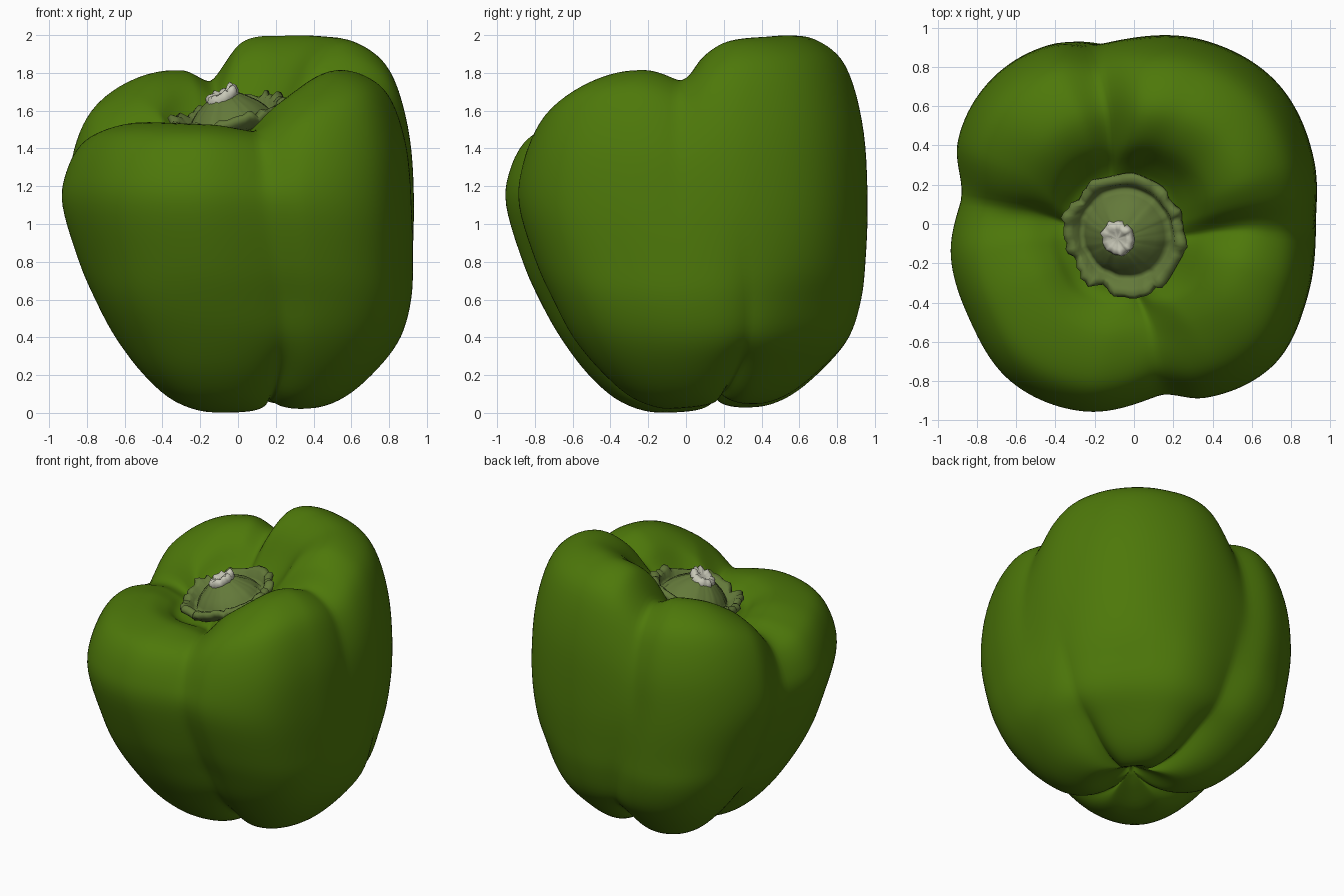
import bpy, bmesh, math, random
from mathutils import Vector, noise

if "Cube" in bpy.data.objects:
    bpy.data.objects.remove(bpy.data.objects["Cube"])

random.seed(4)


def material(name, rgb):
    m = bpy.data.materials.new(name)
    m.diffuse_color = (*rgb, 1)
    m.use_nodes = True
    m.node_tree.nodes["Principled BSDF"].inputs["Base Color"].default_value = m.diffuse_color
    return m


GREEN = material("pepper green", (0.075, 0.188, 0.003))
OLIVE = material("calyx olive green", (0.125, 0.19, 0.042))
PALE = material("cut stem pale", (0.58, 0.58, 0.48))


def spline(keys, x):
    """Smooth cubic through (x, value) keys sorted by x."""
    i = 0
    while i < len(keys) - 2 and x > keys[i + 1][0]:
        i += 1
    (x0, a), (x1, b) = keys[i], keys[i + 1]

    def slope(j):
        p, q = keys[max(j - 1, 0)], keys[min(j + 1, len(keys) - 1)]
        return (q[1] - p[1]) / (q[0] - p[0])
    h = x1 - x0
    t = (x - x0) / h
    return (a * (2 * t**3 - 3 * t**2 + 1) + slope(i) * h * (t**3 - 2 * t**2 + t)
            + b * (3 * t**2 - 2 * t**3) + slope(i + 1) * h * (t**3 - t**2))


def periodic(keys):
    return ([(a - 360, v) for a, v in keys[-2:]] + keys
            + [(a + 360, v) for a, v in keys[:2]])


def gap(a, b):
    """Smallest angle between two compass directions."""
    return abs((a - b + 180) % 360 - 180)


def skin(name, rings, mat):
    """Smooth quad skin through rings of points, with closed ends."""
    bm = bmesh.new()
    vs = [[bm.verts.new(p) for p in ring] for ring in rings]
    n = len(vs[0])
    for a, b in zip(vs, vs[1:]):
        for j in range(n):
            bm.faces.new((a[j], b[j], b[(j + 1) % n], a[(j + 1) % n]))
    bm.faces.new(vs[0])
    bm.faces.new(vs[-1][::-1])
    bmesh.ops.recalc_face_normals(bm, faces=bm.faces)
    for f in bm.faces:
        f.smooth = True
    me = bpy.data.meshes.new(name)
    bm.to_mesh(me)
    bm.free()
    me.materials.append(mat)
    ob = bpy.data.objects.new(name, me)
    bpy.context.collection.objects.link(ob)
    return ob


# Outline radius and crest height by compass angle
RADIUS = periodic([(0, .93), (20, .975), (45, 1.025), (70, 1.0), (100, .94), (115, 1.01),
                   (135, 1.035), (155, .99), (169, .9), (190, .945), (210, .965),
                   (232, 1.015), (255, .985), (280, .89), (292, .955), (315, 1.01), (337, .96)])
CREST = periodic([(0, 1.80), (10, 1.90), (22, 1.97), (45, 1.995), (65, 2.0), (88, 1.97),
                  (104, 1.79), (118, 1.82), (137, 1.79), (155, 1.69), (165, 1.61), (176, 1.49),
                  (190, 1.51), (210, 1.54), (255, 1.53), (280, 1.53), (300, 1.68), (320, 1.79),
                  (338, 1.82)])

# Stations from stem dimple to base: kind, radius factor, height, lean, crease depth
STATIONS = [
    ("top", .06, 0, -.05, 0), ("top", .26, 0, -.05, .02), ("top", .35, .22, -.04, .05),
    ("top", .45, .72, -.02, .06), ("top", .6, 1, 0, .04),
    ("side", .78, .94, 0, .04), ("side", .9, .78, 0, .035), ("side", .98, .43, 0, .025),
    ("base", 1, 1.1, 0, .012), ("base", .95, .8, .045, .02), ("base", .895, .6, .085, .04),
    ("base", .805, .4, .11, .05), ("base", .665, .2, .12, .08), ("base", .49, .055, .12, .12),
    ("base", .3, .0, .135, .15), ("base", .13, .06, .155, .1), ("base", .02, .12, .165, 0)]
GROOVES_TOP = (-3, 103, 172, 279)
GROOVES_LOW = (18, 100, 174, 281)
# Lower lobes: direction and how far each one swells or draws in
LOW_LOBES = ((45, -.09), (135, .085), (225, .085), (315, .02))


def floor_z(x, y):
    """Tilted plane the calyx rests on."""
    return 1.565 + .23 * (x + .05) + .2 * (y + .05)


def body_point(st, deg):
    kind, rf, h, lean, depth = st
    a = math.radians(deg)
    low = kind == "base" and h < .9
    crease = sum(math.exp(-gap(deg, g) / (11 if low else 7))
                 for g in (GROOVES_LOW if low else GROOVES_TOP))
    r = rf * spline(RADIUS, deg)
    if low:
        # outline relaxes to a rounder shape near the base
        mix = min(1, (.9 - h) * .9)
        r = rf * (spline(RADIUS, deg) * (1 - mix) + .96 * mix)
        amount = min(1, (.95 - h) / .4) * min(1, rf / .6)
        r += amount * sum(v * math.exp(-(gap(deg, g) / 26) ** 2) for g, v in LOW_LOBES)
    crest = spline(CREST, deg)
    if kind != "top":
        r -= depth * crease
    x, y = lean + r * math.cos(a), lean + r * math.sin(a)
    if kind == "top":
        base = floor_z(x, y) - .045
        if rf > .3:
            base = min(base, crest - .02)
        z = base + (crest - base) * h - depth * crease
    elif kind == "side":
        z = 1.1 + (crest - 1.1) * h - depth * .6 * crease
    else:
        z = h
        if h < .3:
            z += .022 * (1 - math.cos(math.radians(deg - 235))) + depth * .5 * crease
    return Vector((x, y, z))


# Body: smooth skin through the stations at every angle
N, SUB = 180, 5
columns = []
for j in range(N):
    deg = 360 * j / N
    pts = [body_point(s, deg) for s in STATIONS]
    axes = [[(k, p[c]) for k, p in enumerate(pts)] for c in range(3)]
    columns.append([Vector([spline(ax, k / SUB) for ax in axes])
                    for k in range((len(pts) - 1) * SUB + 1)])
zs = [p.z for c in columns for p in c]
lo, hi = min(zs), max(zs)
for c in columns:
    for p in c:
        p.z = (p.z - lo) * 2 / (hi - lo)
body = skin("pepper_body", [[c[k] for c in columns] for k in range(len(columns[0]))], GREEN)
sm = body.modifiers.new("soften", "SMOOTH")
sm.factor, sm.iterations = .5, 3

# Frame of the tilted calyx
UP = Vector((-.23, -.2, 1)).normalized()
ROT = Vector((0, 0, 1)).rotation_difference(UP)
ORIGIN = Vector((-.045, -.05, 1.565))


def crown_rings(profile, n, rough, tilt=0):
    """Crinkled rings of (radius, height, waviness) about the calyx axis."""
    rings = []
    for r, z, w in profile:
        ring = []
        for j in range(n):
            a = 2 * math.pi * j / n
            v = noise.noise(Vector((3 * math.cos(a), 3 * math.sin(a), z * 8)))
            v2 = noise.noise(Vector((9 * math.cos(a), 9 * math.sin(a), 5)))
            rr = r * (1 + w * rough * (v + .6 * v2))
            x, y = rr * math.cos(a), rr * math.sin(a)
            zz = z + w * .045 * (v2 + .5 * v) + tilt * x
            ring.append(ORIGIN + ROT @ Vector((x - .03 * tilt, y, zz)))
        rings.append(ring)
    return rings


# Calyx: crinkled collar, valley and domed stem base
collar = [(.04, .125, 0), (.08, .115, .1), (.12, .088, .1), (.17, .05, .1), (.205, .01, .2),
          (.225, -.025, .2), (.245, -.01, .3), (.262, .03, .6), (.288, .04, 1), (.312, .028, 1),
          (.315, .005, 1), (.29, -.03, .6), (.22, -.06, .2), (.05, -.07, 0)]
skin("calyx_and_stem", crown_rings(collar, 72, .12), OLIVE)

# Pale cut end of the stem, with a shallow hollow centre
tip = [(.01, .135, 0), (.035, .136, .3), (.05, .145, .6), (.072, .147, .8), (.085, .13, 1),
       (.09, .1, .6), (.07, .08, 0)]
skin("stem_cut_end", crown_rings(tip, 24, .2, .35), PALE)
